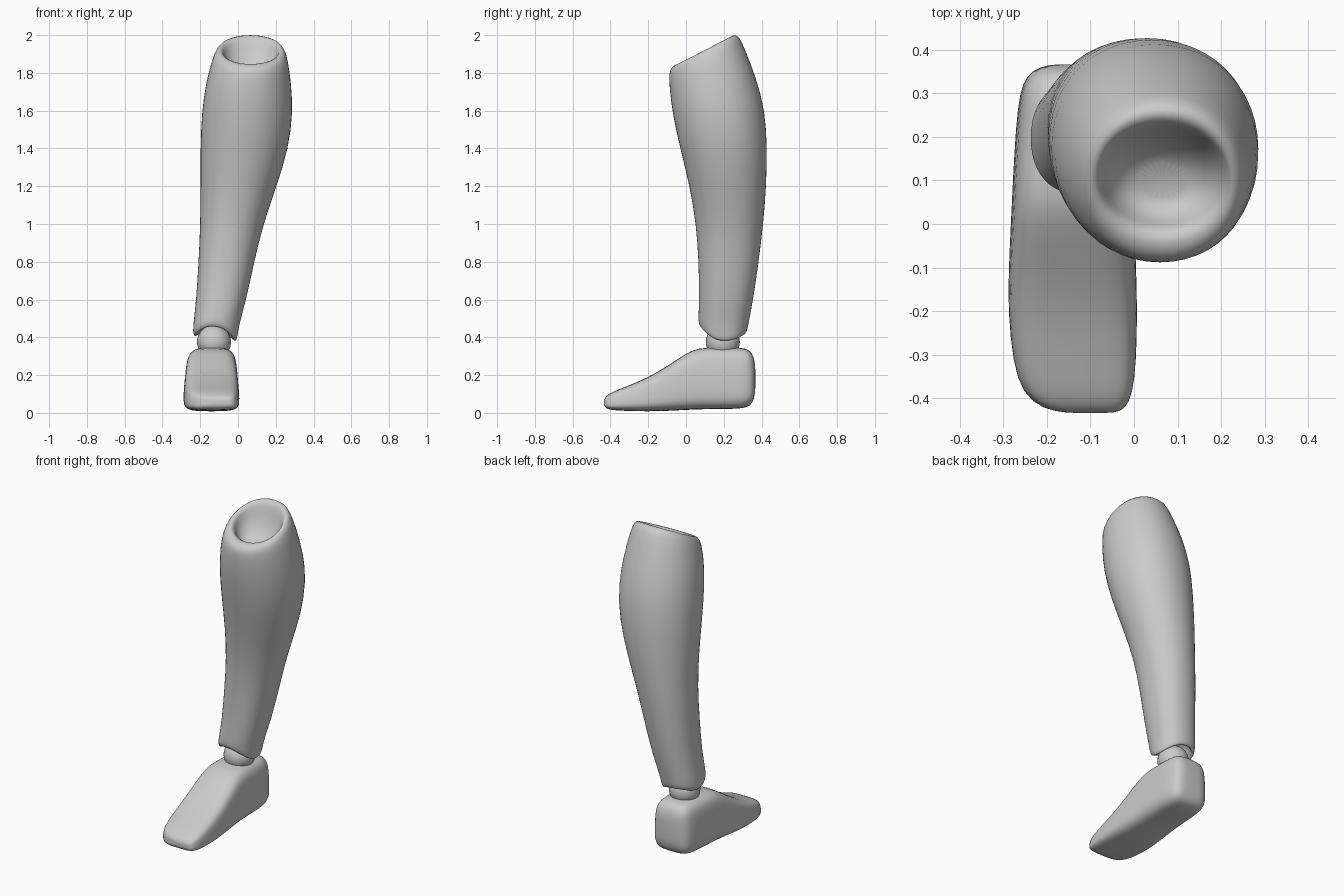
import bpy, bmesh
from math import sin, cos, pi, copysign

SEG = 24


def spow(v, e):
    return copysign(abs(v) ** e, v)


def loft(name, rings):
    # skin a list of closed rings, cap both ends, smooth
    bm = bmesh.new()
    loops = [[bm.verts.new(p) for p in ring] for ring in rings]
    for a, b in zip(loops, loops[1:]):
        for i in range(SEG):
            j = (i + 1) % SEG
            bm.faces.new((a[i], a[j], b[j], b[i]))
    for ring in (loops[0], loops[-1]):
        c = bm.verts.new(sum((v.co for v in ring), ring[0].co * 0) / SEG)
        for i in range(SEG):
            bm.faces.new((ring[i], ring[(i + 1) % SEG], c))
    bmesh.ops.recalc_face_normals(bm, faces=bm.faces)
    for f in bm.faces:
        f.smooth = True
    me = bpy.data.meshes.new(name)
    bm.to_mesh(me)
    bm.free()
    ob = bpy.data.objects.new(name, me)
    bpy.context.collection.objects.link(ob)
    sub = ob.modifiers.new("Smooth", 'SUBSURF')
    sub.levels = sub.render_levels = 1
    return ob


def shin_ring(x0, x1, y0, y1, zf, zb, arch=0.0):
    # ellipse ring tilted from front height to back height, optionally arched
    pts = []
    e = 0.88 if zf < 1.0 else 0.96
    for i in range(SEG):
        t = 2 * pi * i / SEG
        c, s = spow(cos(t), e), spow(sin(t), e)
        z = (zf + zb) / 2 + (zb - zf) / 2 * s
        z += arch * s * s * (1.0 if s < 0 else 0.5) - 0.2 * arch * c
        pts.append(((x0 + x1) / 2 + (x1 - x0) / 2 * c,
                    (y0 + y1) / 2 + (y1 - y0) / 2 * s, z))
    return pts


def foot_ring(y, x0, x1, z0, z1, taper=0.9):
    # rounded box section, narrower at the top
    pts = []
    for i in range(SEG):
        t = 2 * pi * i / SEG
        c, s = spow(cos(t), 0.5), spow(sin(t), 0.5)
        w = (x1 - x0) / 2 * (1 - (1 - taper) * (s + 1) / 2)
        pts.append(((x0 + x1) / 2 + w * c, y, (z0 + z1) / 2 + (z1 - z0) / 2 * s))
    return pts


# shin: ankle cavity, outer calf, rim, knee socket
shin = [
    (-.18, -.06, .13, .26, .50, .50),
    (-.205, -.04, .11, .285, .45, .45, .04),
    (-.218, -.024, .095, .302, .395, .395, .065),
    (-.232, -.010, .078, .318, .388, .388, .065),
    (-.240, -.002, .066, .328, .415, .415, .06),
    (-.237, .006, .064, .334, .47, .47, .03),
    (-.222, .045, .069, .357, .60, .60),
    (-.210, .087, .066, .386, .80, .80),
    (-.201, .135, .052, .411, 1.0, 1.0),
    (-.200, .207, .018, .427, 1.2, 1.2),
    (-.201, .270, -.033, .432, 1.4, 1.4),
    (-.195, .294, -.073, .422, 1.58, 1.6),
    (-.172, .283, -.090, .372, 1.72, 1.78),
    (-.140, .267, -.092, .312, 1.80, 1.93),
    (-.118, .250, -.080, .282, 1.83, 2.0),
    (-.092, .225, -.045, .248, 1.85, 2.005),
    (-.077, .212, -.012, .225, 1.845, 1.97),
    (-.065, .195, .005, .208, 1.80, 1.89),
    (-.02, .15, .04, .16, 1.76, 1.80),
]
loft("shin", [shin_ring(*r) for r in shin])

# foot: sections from toe to heel
foot = [
    (-.434, -.16, -.04, .04, .07),
    (-.425, -.215, -.015, .022, .09),
    (-.39, -.262, .003, .014, .112),
    (-.32, -.285, .012, .010, .138),
    (-.20, -.297, .015, .007, .188),
    (-.10, -.295, .012, .010, .248),
    (0, -.290, .008, .015, .315),
    (.06, -.287, .006, .018, .345),
    (.16, -.282, .004, .020, .347),
    (.27, -.274, .001, .020, .347),
    (.325, -.262, -.006, .028, .342),
    (.353, -.24, -.022, .05, .315),
    (.367, -.20, -.06, .10, .26),
]
loft("foot", [foot_ring(*r) for r in foot])

# ankle ball
bpy.ops.mesh.primitive_uv_sphere_add(segments=32, ring_count=16, radius=.09,
                                     location=(-.127, .195, .375))
bpy.context.object.name = "ankle_ball"
bpy.ops.object.shade_smooth()
